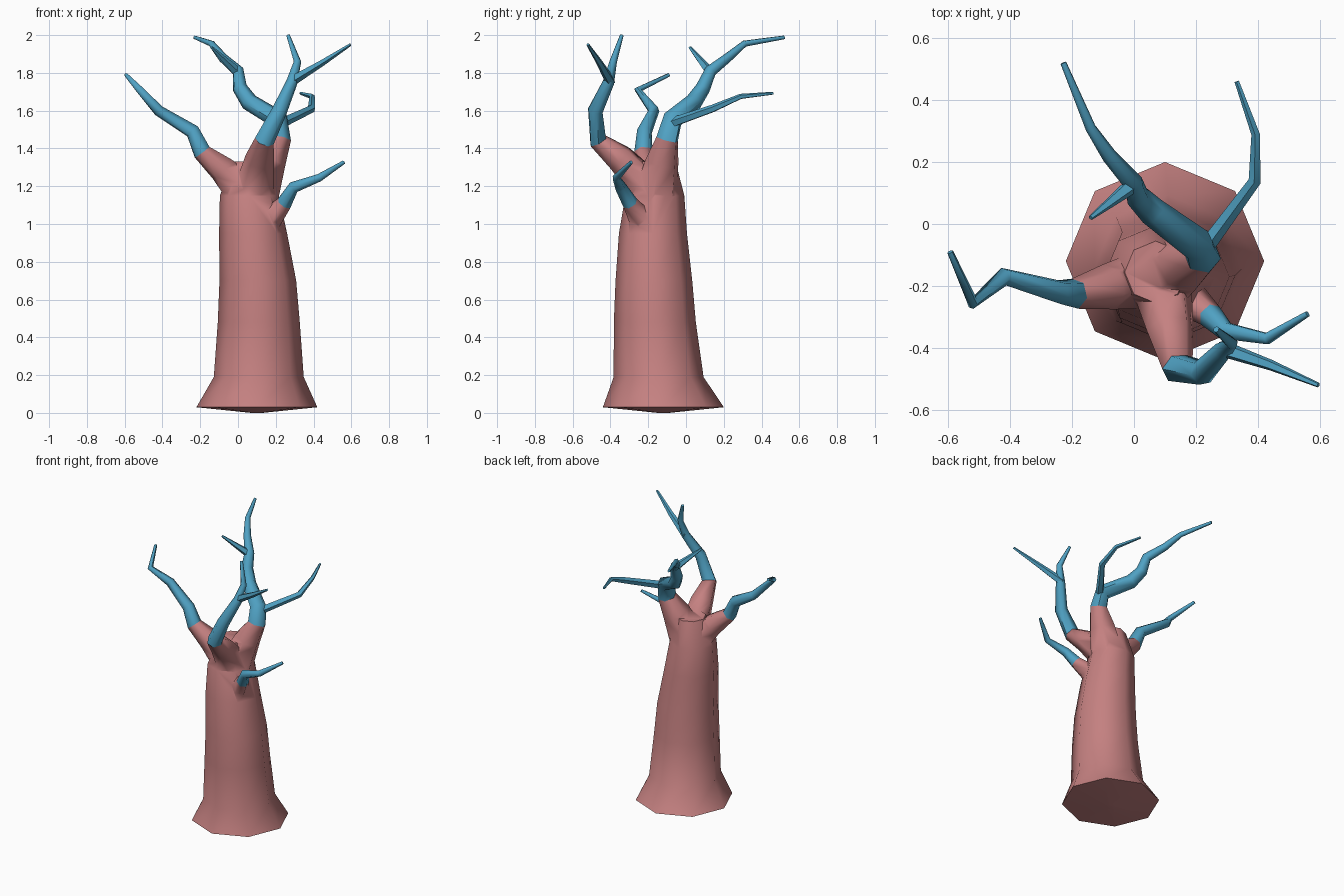
import bpy, math
from mathutils import Vector

if "Cube" in bpy.data.objects:
    bpy.data.objects.remove(bpy.data.objects["Cube"])


def material(name, color):
    m = bpy.data.materials.new(name)
    m.diffuse_color = color
    m.use_nodes = True
    m.node_tree.nodes["Principled BSDF"].inputs["Base Color"].default_value = m.diffuse_color
    return m


BARK = material("bark", (0.56, 0.22, 0.22, 1))
LIMB = material("limb", (0.08, 0.36, 0.55, 1))


def ring(center, side, up, r, sides):
    return [center + r * (side * math.cos(k * math.tau / sides) + up * math.sin(k * math.tau / sides))
            for k in range(sides)]


def tube_rings(path, radii, sides=6):
    """Rings swept along a path with minimal twist."""
    rings, side = [], Vector((0.31, -0.95, 0))
    for i, p in enumerate(path):
        a = (p - path[i - 1]).normalized() if i else Vector()
        b = (path[i + 1] - p).normalized() if i < len(path) - 1 else Vector()
        t = (a + b).normalized()
        side = (side - t * side.dot(t)).normalized()
        rings.append(ring(p, side, t.cross(side), radii[i], sides))
    return rings


def taper(r, n, tip=0.01):
    """Radii falling evenly from r to the tip."""
    return [r + (tip - r) * i / (n - 1) for i in range(n)]


def loft(name, groups, mat):
    """Skin one or more ring lists into a single object with closed ends."""
    verts, faces = [], []
    for rings in groups:
        o, n = len(verts), len(rings[0])
        for r in rings:
            verts.extend(r)
        for j in range(len(rings) - 1):
            for k in range(n):
                q = (k + 1) % n
                faces.append((o + j * n + k, o + j * n + q,
                              o + (j + 1) * n + q, o + (j + 1) * n + k))
        faces.append([o + k for k in reversed(range(n))])
        faces.append([o + (len(rings) - 1) * n + k for k in range(n)])
    me = bpy.data.meshes.new(name)
    me.from_pydata(verts, [], faces)
    me.materials.append(mat)
    ob = bpy.data.objects.new(name, me)
    bpy.context.collection.objects.link(ob)
    return ob


def activate(ob):
    bpy.ops.object.select_all(action='DESELECT')
    ob.select_set(True)
    bpy.context.view_layer.objects.active = ob


# Trunk: leaning eight-sided rings given as centre and radius
X, Y = Vector((1, 0, 0)), Vector((0, 1, 0))
profile = [(.1, -.12, 0, .03), (.1, -.12, .03, .32), (.11, -.145, .19, .238),
           (.11, -.165, .48, .217), (.105, -.17, .7, .203), (.08, -.175, .95, .18),
           (.06, -.165, 1.15, .156), (.07, -.155, 1.33, .1)]
trunk = loft("trunk", [[ring(Vector(p[:3]), X, Y, p[3], 8) for p in profile]], BARK)


def limb(name, r, points, *twigs):
    """A tapering branch, its twigs, and a flared bark stub welded into the trunk."""
    pts = [Vector(p) for p in points]
    base = pts[0]
    core = Vector((.08, -.17, base.z - 5.5 * r))
    mid = core.lerp(base, .6) + Vector((0, 0, .02))
    rings = tube_rings([core, mid] + pts, [2.1 * r, 1.5 * r] + taper(r, len(pts)))
    parts = [rings[2:]]
    for twig in twigs:
        tp = [Vector(p) for p in twig]
        parts.append(tube_rings(tp, taper(.028, len(tp), .008), 5))
    loft(name, parts, LIMB)
    stub = loft(name + "_stub", [rings[:3]], BARK)
    mod = trunk.modifiers.new("union", 'BOOLEAN')
    mod.operation, mod.solver, mod.object = 'UNION', 'EXACT', stub
    activate(trunk)
    bpy.ops.object.modifier_apply(modifier=mod.name)
    bpy.data.objects.remove(stub)


# Four limbs
limb("left_branch", .05, [(-.19, -.225, 1.38), (-.24, -.22, 1.49), (-.42, -.17, 1.6),
                          (-.52, -.255, 1.71), (-.593, -.09, 1.79)])
limb("right_branch", .042, [(.245, -.295, 1.11), (.295, -.345, 1.195), (.43, -.37, 1.245),
                            (.56, -.29, 1.327)])
limb("front_branch", .052, [(.14, -.465, 1.44), (.22, -.48, 1.6), (.285, -.41, 1.75),
                            (.315, -.385, 1.86), (.265, -.34, 2)],
     [(.28, -.4, 1.755), (.44, -.455, 1.85), (.595, -.52, 1.95)])
limb("back_branch", .062, [(.22, -.1, 1.45), (.21, -.07, 1.555), (.06, .04, 1.645),
                           (.01, .09, 1.72), (0, .13, 1.81), (-.08, .22, 1.88),
                           (-.14, .31, 1.955), (-.228, .52, 1.988)],
     [(0, .13, 1.8), (-.14, .02, 1.935)],
     [(.22, -.09, 1.53), (.39, .14, 1.61), (.393, .29, 1.675), (.332, .46, 1.692)])

# Smooth shading, keeping sharp creases
for ob in list(bpy.context.collection.objects):
    activate(ob)
    bpy.ops.object.shade_smooth_by_angle(angle=math.radians(62))
